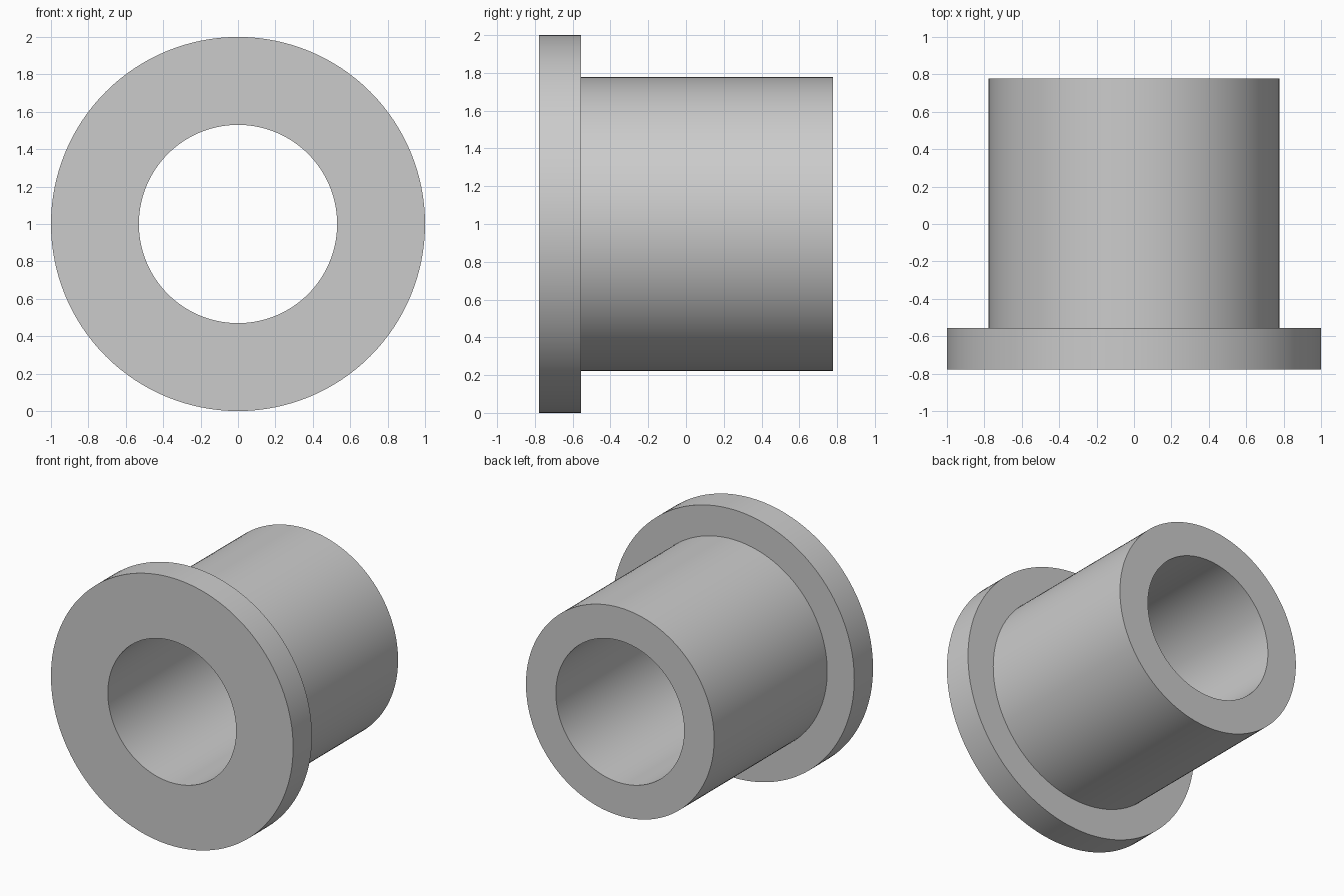
import bpy
import bmesh
from math import radians
from mathutils import Matrix, Vector

cube = bpy.data.objects.get("Cube")
if cube:
    bpy.data.objects.remove(cube, do_unlink=True)

# Single grey material
GREY = (0.6, 0.6, 0.6, 1)
grey = bpy.data.materials.new("plain grey")
grey.use_nodes = True
grey.diffuse_color = GREY
grey.node_tree.nodes["Principled BSDF"].inputs["Base Color"].default_value = GREY

# Main dimensions
FLANGE_R, SLEEVE_R, BORE_R = 1.0, 0.777, 0.53
FRONT, SHOULDER, BACK = -0.778, -0.556, 0.778
SEGMENTS = 128

# Closed half section: (radius, y), revolved about the y axis
section = [(BORE_R, FRONT), (FLANGE_R, FRONT), (FLANGE_R, SHOULDER),
           (SLEEVE_R, SHOULDER), (SLEEVE_R, BACK), (BORE_R, BACK)]

bm = bmesh.new()
verts = [bm.verts.new((0, y, r)) for r, y in section]
edges = [bm.edges.new((v, verts[i - 1])) for i, v in enumerate(verts)]
bmesh.ops.spin(bm, geom=verts + edges, cent=(0, 0, 0), axis=(0, 1, 0),
               angle=radians(360), steps=SEGMENTS, use_duplicate=False)
bmesh.ops.remove_doubles(bm, verts=bm.verts, dist=0.0001)
bmesh.ops.translate(bm, verts=bm.verts, vec=(0, 0, FLANGE_R))
bmesh.ops.recalc_face_normals(bm, faces=bm.faces)

# Flanged bushing
mesh = bpy.data.meshes.new("flanged_bushing")
bm.to_mesh(mesh)
bm.free()
mesh.materials.append(grey)
bushing = bpy.data.objects.new("flanged_bushing", mesh)
bpy.context.collection.objects.link(bushing)

bpy.ops.object.select_all(action="DESELECT")
bushing.select_set(True)
bpy.context.view_layer.objects.active = bushing
bpy.ops.object.shade_smooth_by_angle(angle=radians(30))
